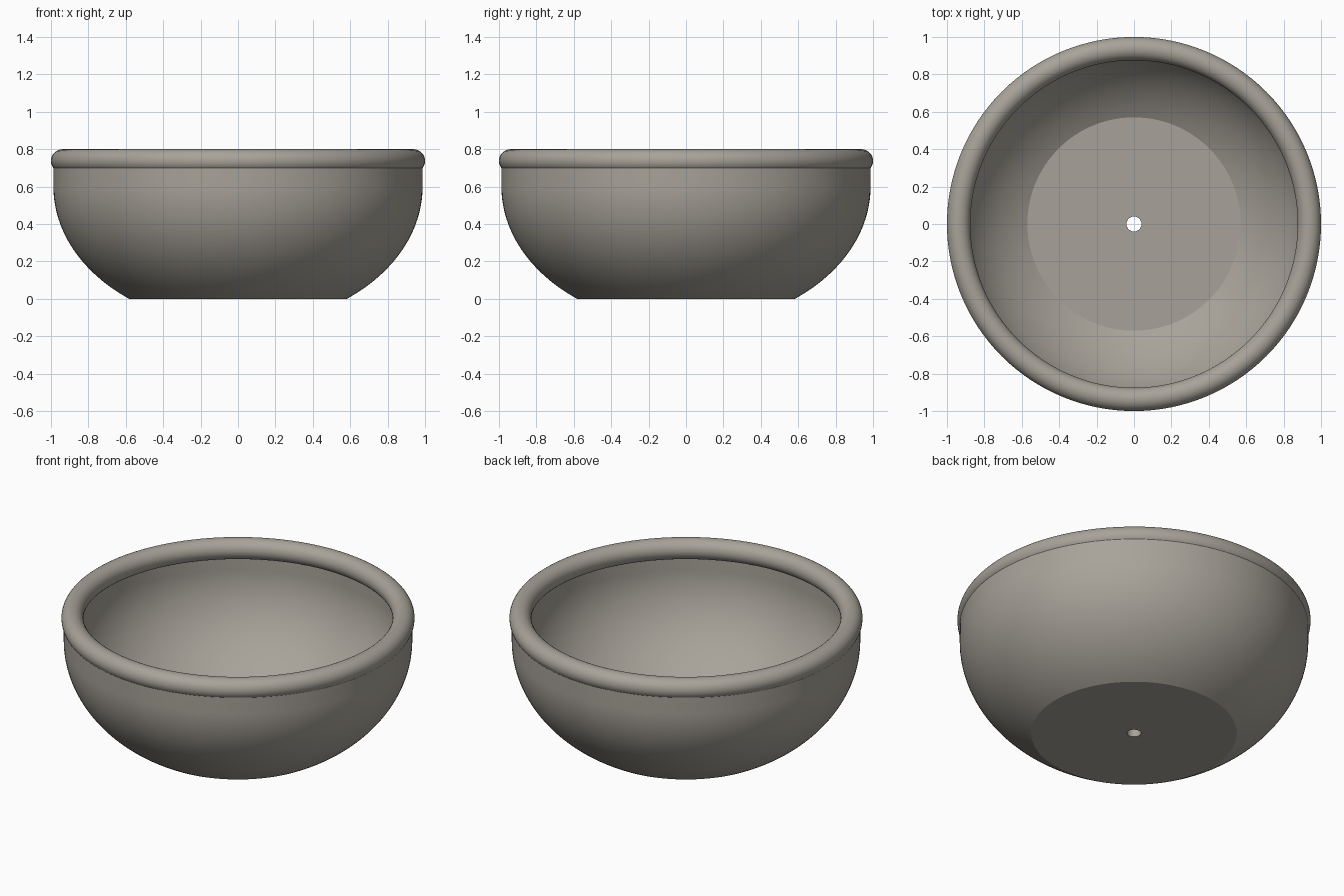
import bpy, bmesh, math

if "Cube" in bpy.data.objects:
    bpy.data.objects.remove(bpy.data.objects["Cube"])

clay = bpy.data.materials.new("warm grey clay")
clay.diffuse_color = (0.39, 0.365, 0.32, 1)
clay.use_nodes = True
clay.node_tree.nodes["Principled BSDF"].inputs["Base Color"].default_value = clay.diffuse_color
SEG = 128
MID = 0.60      # height where the wall turns vertical


def lathe(name, profile, angle):
    """Revolve a closed (radius, height) outline about z."""
    bm = bmesh.new()
    rings = []
    for r, z in profile:
        rings.append([bm.verts.new((r * math.cos(2 * math.pi * i / SEG),
                                    r * math.sin(2 * math.pi * i / SEG), z))
                      for i in range(SEG)])
    for k, a in enumerate(rings):
        b = rings[(k + 1) % len(rings)]
        for i in range(SEG):
            j = (i + 1) % SEG
            bm.faces.new((a[i], a[j], b[j], b[i]))
    bmesh.ops.recalc_face_normals(bm, faces=bm.faces)
    me = bpy.data.meshes.new(name)
    bm.to_mesh(me)
    bm.free()
    me.materials.append(clay)
    ob = bpy.data.objects.new(name, me)
    bpy.context.collection.objects.link(ob)
    bpy.ops.object.select_all(action='DESELECT')
    ob.select_set(True)
    bpy.context.view_layer.objects.active = ob
    bpy.ops.object.shade_smooth_by_angle(angle=math.radians(angle))
    return ob


def wall(radius, depth, z0, steps=28):
    """Elliptical wall from floor height z0, vertical above MID."""
    a0 = math.asin((MID - z0) / depth)
    pts = []
    for k in range(steps + 1):
        a = a0 * (1 - k / steps)
        pts.append((radius * math.cos(a), MID - depth * math.sin(a)))
    return pts + [(radius, 0.73)]


# bowl shell with flat floor and drain hole
HOLE = 0.04
outer = wall(0.987, 0.743, 0.0)
inner = wall(0.937, 0.693, 0.05)
lathe("bowl", [(HOLE, 0.0)] + outer + inner[::-1] + [(HOLE, 0.05)], 27)

# rounded rim
rim = [(0.9375 + 0.0625 * math.cos(2 * math.pi * k / 32),
        0.7375 + 0.0625 * math.sin(2 * math.pi * k / 32)) for k in range(32)]
lathe("rim", rim, 60)
